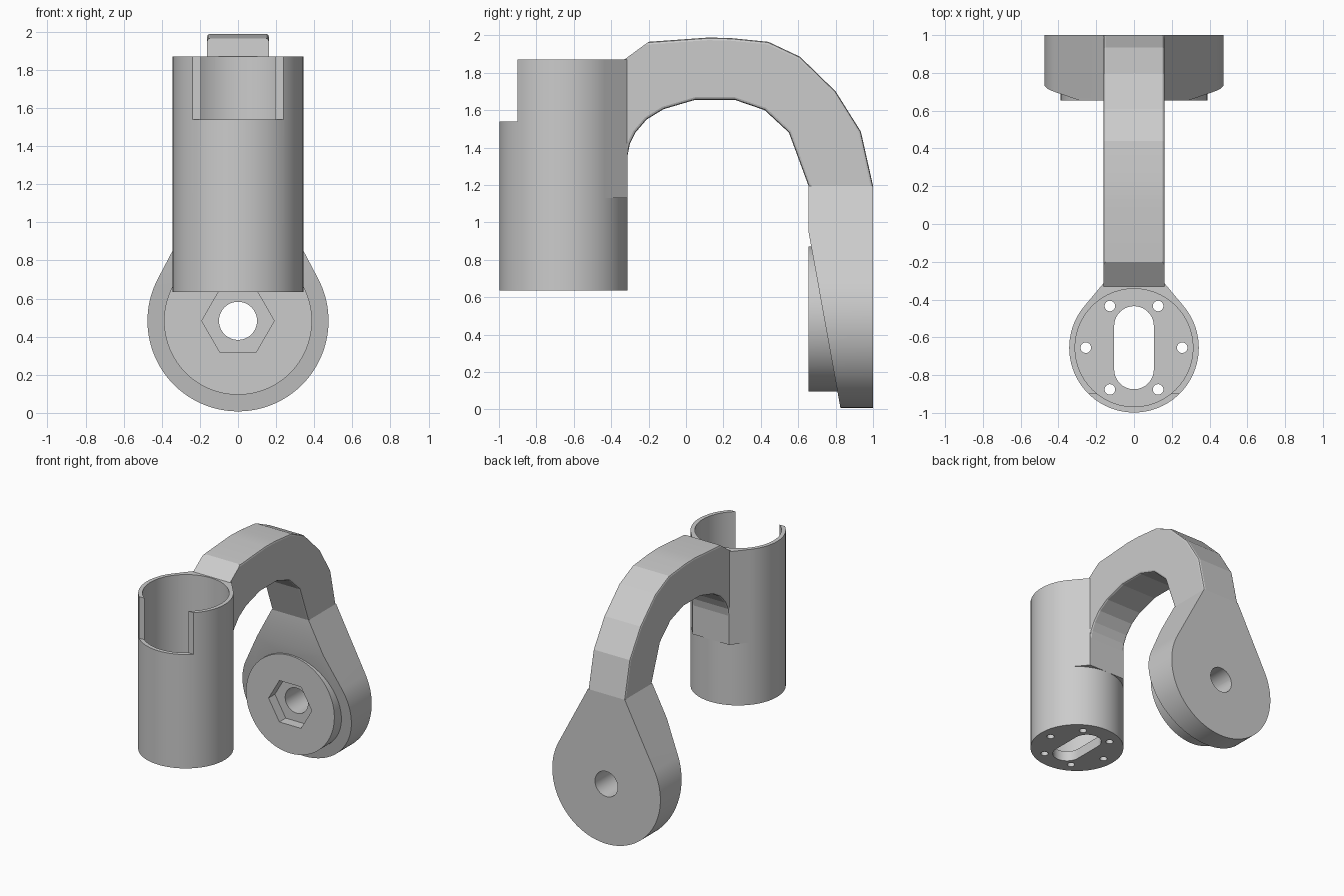
import bpy, bmesh, math
from mathutils import Vector

cube = bpy.data.objects.get("Cube")
if cube:
    bpy.data.objects.remove(cube, do_unlink=True)

grey = bpy.data.materials.new("plain_grey")
grey.use_nodes = True
colour = (0.6, 0.6, 0.6, 1)
grey.diffuse_color = colour
grey.node_tree.nodes["Principled BSDF"].inputs["Base Color"].default_value = colour


def prism(name, points, low, high, axis):
    """Extrude a 2D outline along an axis: x uses (y, z), y uses (x, z), z uses (x, y)."""
    def place(p, d):
        return {"x": (d, p[0], p[1]), "y": (p[0], d, p[1]), "z": (p[0], p[1], d)}[axis]
    bm = bmesh.new()
    face = bm.faces.new([bm.verts.new(place(p, low)) for p in points])
    new = bmesh.ops.extrude_face_region(bm, geom=[face])["geom"]
    shift = Vector(place((0, 0), high - low))
    bmesh.ops.translate(bm, vec=shift, verts=[v for v in new if isinstance(v, bmesh.types.BMVert)])
    bmesh.ops.recalc_face_normals(bm, faces=bm.faces)
    mesh = bpy.data.meshes.new(name)
    bm.to_mesh(mesh)
    bm.free()
    mesh.materials.append(grey)
    obj = bpy.data.objects.new(name, mesh)
    bpy.context.collection.objects.link(obj)
    return obj


def arc(cx, cy, r, start=0, end=360, n=96):
    """Points along an arc; a full circle leaves out the repeated last point."""
    steps = n if end - start >= 360 else n - 1
    return [(cx + r * math.cos(math.radians(start + (end - start) * i / steps)),
             cy + r * math.sin(math.radians(start + (end - start) * i / steps))) for i in range(n)]


def activate(obj):
    bpy.ops.object.select_all(action="DESELECT")
    obj.select_set(True)
    bpy.context.view_layer.objects.active = obj


def combine(obj, other, operation):
    """Apply a boolean and throw the second solid away."""
    activate(obj)
    mod = obj.modifiers.new("boolean", "BOOLEAN")
    mod.operation, mod.object, mod.solver = operation, other, "EXACT"
    bpy.ops.object.modifier_apply(modifier=mod.name)
    bpy.data.objects.remove(other, do_unlink=True)


def smooth(obj, angle):
    activate(obj)
    bpy.ops.object.shade_smooth_by_angle(angle=math.radians(angle))


# Cup: outer cylinder with a tangent web towards the arm, then hollowed
CY, R, BOTTOM, TOP = -0.655, 0.343, 0.635, 1.87
cup = prism("cup", arc(0, CY, R), BOTTOM, TOP, "z")
tx, ty = R * math.cos(math.radians(40)), CY + R * math.sin(math.radians(40))
web = prism("web", [(-tx, ty), (tx, ty), (0.16, -0.312), (-0.16, -0.312)], 1.13, TOP, "z")
combine(cup, web, "UNION")
combine(cup, prism("bore", arc(0, CY, 0.312), BOTTOM + 0.08, 2.2, "z"), "DIFFERENCE")

# Front notch in the cup rim
notch = prism("notch", [(-0.5, -1.2), (0.5, -1.2), (0.5, -0.9), (-0.5, -0.9)], 1.54, 2.2, "z")
combine(cup, notch, "DIFFERENCE")

# Slot and ring of screw holes in the cup floor
slot = arc(0, CY + 0.115, 0.105, 0, 180, 24) + arc(0, CY - 0.115, 0.105, 180, 359.99, 24)
combine(cup, prism("slot", slot, 0.5, 0.9, "z"), "DIFFERENCE")
for k in range(6):
    a = math.radians(60 * k)
    hole = arc(0.255 * math.cos(a), CY + 0.255 * math.sin(a), 0.028, n=24)
    combine(cup, prism("screw_hole", hole, 0.5, 0.9, "z"), "DIFFERENCE")
smooth(cup, 30)

# Curved arm, drawn from the side
outer = [(-0.33, 1.87), (-0.2, 1.965), (0.12, 1.988), (0.24, 1.985), (0.44, 1.965), (0.61, 1.885),
         (0.8, 1.70), (0.935, 1.485), (1.0, 1.195)]
inner = [(0.655, 1.195), (0.55, 1.48), (0.42, 1.60), (0.26, 1.655), (0.05, 1.655), (-0.12, 1.605),
         (-0.21, 1.55), (-0.27, 1.48), (-0.3, 1.42), (-0.314, 1.35), (-0.33, 1.35)]
arm = prism("arm", outer + inner, -0.162, 0.162, "x")
bm = bmesh.new()
bm.from_mesh(arm.data)
# Round the long side edges only
edges = [e for e in bm.edges
         if abs(e.verts[0].co.x - e.verts[1].co.x) < 1e-5
         and all(v.co.y > -0.325 for v in e.verts)
         and not all(abs(v.co.z - 1.195) < 1e-4 for v in e.verts)]
bmesh.ops.bevel(bm, geom=edges, offset=0.014, segments=2, profile=0.5, affect="EDGES")
bm.to_mesh(arm.data)
bm.free()
smooth(arm, 12)

# Teardrop pad: round below, tangent sides up to the arm, sloped front
PZ = 0.483
tear = arc(0, PZ, 0.475, -207.9, 27.9, 80) + [(0.162, 1.195), (-0.162, 1.195)]
pad = prism("pad", tear, 0.655, 1.0, "y")
bm = bmesh.new()
bm.from_mesh(pad.data)
cut = bmesh.ops.bisect_plane(bm, geom=bm.verts[:] + bm.edges[:] + bm.faces[:],
                             plane_co=(0, 0.655, 0.95), plane_no=(0, -0.95, -0.172), clear_outer=True)
rim = [e for e in cut["geom_cut"] if isinstance(e, bmesh.types.BMEdge)]
bmesh.ops.holes_fill(bm, edges=bm.edges[:], sides=0)
bmesh.ops.recalc_face_normals(bm, faces=bm.faces)
bm.to_mesh(pad.data)
bm.free()

# Raised boss, nut recess and bolt hole
combine(pad, prism("boss", arc(0, PZ, 0.388), 0.655, 0.93, "y"), "UNION")
combine(pad, prism("nut_recess", arc(0, PZ, 0.19, n=6), 0.5, 0.735, "y"), "DIFFERENCE")
combine(pad, prism("bolt_hole", arc(0, PZ, 0.1, n=48), 0.5, 1.2, "y"), "DIFFERENCE")
smooth(pad, 20)
